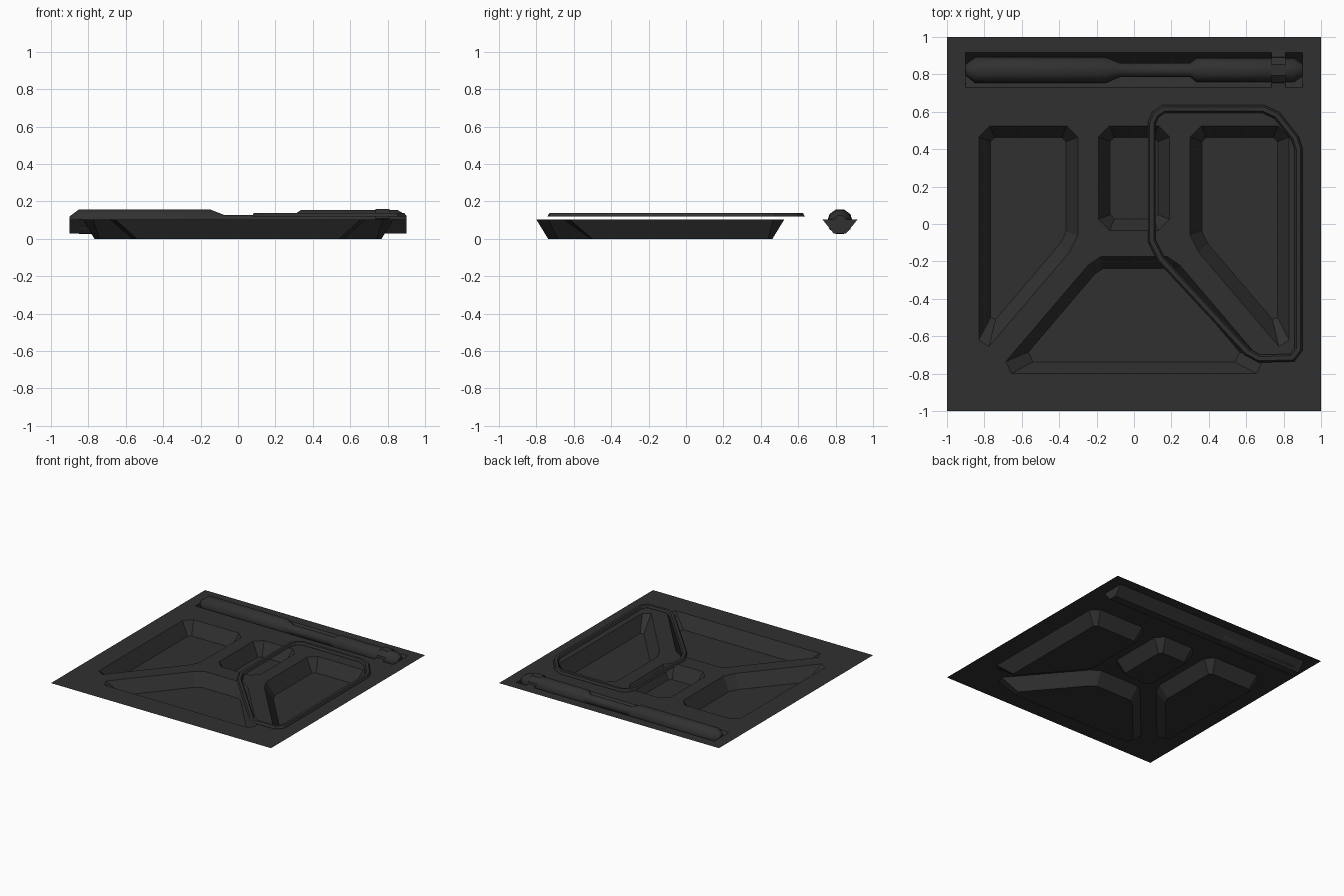
import bpy, bmesh, math
from mathutils import Vector

if "Cube" in bpy.data.objects:
    bpy.data.objects.remove(bpy.data.objects["Cube"])

SHEET_Z = 0.103

dark = bpy.data.materials.new("dark_grey")
dark.diffuse_color = (0.03, 0.03, 0.03, 1)
dark.use_nodes = True
dark.node_tree.nodes["Principled BSDF"].inputs["Base Color"].default_value = dark.diffuse_color


def make_object(name, bm, smooth=None):
    mesh = bpy.data.meshes.new(name)
    bm.to_mesh(mesh)
    bm.free()
    mesh.materials.append(dark)
    ob = bpy.data.objects.new(name, mesh)
    bpy.context.collection.objects.link(ob)
    if smooth:
        bpy.ops.object.select_all(action='DESELECT')
        ob.select_set(True)
        bpy.context.view_layer.objects.active = ob
        bpy.ops.object.shade_smooth_by_angle(angle=math.radians(smooth))
    return ob


def flip_x(pts):
    return [(-x, y) for x, y in reversed(pts)]


def symmetric(half):
    return half + flip_x(half)


def skin(bm, rings, closed_u=True, closed_v=False):
    """Quads between successive rings of vertices."""
    n = len(rings[0])
    pairs = len(rings) if closed_v else len(rings) - 1
    for i in range(pairs):
        a, b = rings[i], rings[(i + 1) % len(rings)]
        for j in range(n if closed_u else n - 1):
            k = (j + 1) % n
            bm.faces.new((a[j], a[k], b[k], b[j]))


# Tray: one flat sheet with sunken pockets (rim outline, floor outline, floor height)
side_rim = [(0.83, 0.465), (0.77, 0.525), (0.36, 0.525), (0.30, 0.465),
            (0.30, -0.06), (0.345, -0.15), (0.775, -0.655), (0.83, -0.62)]
side_floor = [(0.767, 0.44), (0.745, 0.462), (0.385, 0.462), (0.363, 0.44),
              (0.363, -0.04), (0.395, -0.105), (0.74, -0.51), (0.767, -0.50)]
pockets = [
    (side_rim, side_floor, 0),
    (flip_x(side_rim), flip_x(side_floor), 0),
    # small middle pocket
    (symmetric([(0.13, 0.525), (0.19, 0.465), (0.19, 0.025), (0.13, -0.035)]),
     symmetric([(0.105, 0.462), (0.127, 0.44), (0.127, 0.05), (0.105, 0.028)]), 0),
    # wide front pocket
    (symmetric([(0.18, -0.175), (0.245, -0.22), (0.685, -0.735), (0.655, -0.80)]),
     symmetric([(0.165, -0.238), (0.21, -0.268), (0.565, -0.685), (0.54, -0.737)]), 0),
    # long slot at the back
    (symmetric([(0.90, 0.917), (0.90, 0.73)]),
     symmetric([(0.90, 0.855), (0.90, 0.79)]), 0.028),
]

bm = bmesh.new()


def loop(pts, z):
    return [bm.verts.new((x, y, z)) for x, y in pts]


def loop_edges(vs):
    return [bm.edges.new((vs[i], vs[(i + 1) % len(vs)])) for i in range(len(vs))]


edges = loop_edges(loop([(-1, -1), (1, -1), (1, 1), (-1, 1)], SHEET_Z))
pairs = []
for rim, floor, z in pockets:
    top, low = loop(rim, SHEET_Z), loop(floor, z)
    edges += loop_edges(top)
    pairs.append((top, low))
bmesh.ops.triangle_fill(bm, use_beauty=True, edges=edges, normal=(0, 0, 1))
for top, low in pairs:
    skin(bm, [top, low])
    bm.faces.new(low)
bmesh.ops.recalc_face_normals(bm, faces=bm.faces)
flat = max(bm.faces, key=lambda f: f.calc_area())
if flat.normal.z < 0:
    bmesh.ops.reverse_faces(bm, faces=bm.faces)
make_object("tray_sheet", bm)

# Raised seal: half-hexagon bead swept round the right pocket
path = [Vector(p) for p in [
    (0.095, 0.54), (0.115, 0.585), (0.16, 0.615), (0.69, 0.615), (0.765, 0.58),
    (0.86, 0.46), (0.88, 0.40), (0.88, -0.67), (0.845, -0.715), (0.67, -0.72),
    (0.605, -0.685), (0.145, -0.19), (0.095, -0.09)]]
section = [(-0.021, 0.119), (-0.011, 0.137), (0.011, 0.137), (0.021, 0.119)]
bm = bmesh.new()
rings = []
for i, p in enumerate(path):
    d0 = (p - path[i - 1]).normalized()
    d1 = (path[(i + 1) % len(path)] - p).normalized()
    t = (d0 + d1).normalized()
    normal = Vector((-t.y, t.x)) / t.dot(d0)
    rings.append([bm.verts.new((*(p + normal * o), z)) for o, z in section])
skin(bm, rings, closed_u=False, closed_v=True)
if max(bm.faces, key=lambda f: abs(f.normal.z)).normal.z < 0:
    bmesh.ops.reverse_faces(bm, faces=bm.faces)
bm.normal_update()
if sum(f.normal.z for f in bm.faces) < 0:
    bmesh.ops.reverse_faces(bm, faces=bm.faces)
make_object("pocket_bead", bm)

# Rod lying in the slot: turned profile along x
CY, CZ, SIDES = 0.823, 0.092, 10
profile = [(-0.90, 0.03), (-0.85, 0.069), (-0.15, 0.069), (-0.075, 0.038), (0.30, 0.038),
           (0.335, 0.065), (0.855, 0.065), (0.90, 0.035)]
bm = bmesh.new()
rings = []
for x, r in profile:
    angles = [2 * math.pi * (k + 0.5) / SIDES + math.pi / 2 for k in range(SIDES)]
    rings.append([bm.verts.new((x, CY + r * math.cos(a), CZ + r * math.sin(a)))
                  for a in angles])
skin(bm, rings)
bm.faces.new(rings[0])
bm.faces.new(rings[-1])
bmesh.ops.recalc_face_normals(bm, faces=bm.faces)
make_object("rod", bm, smooth=40)

# Strap over the rod with flat feet on the sheet
half = [(0.105, 0.106), (0.07, 0.108), (0.067, 0.127), (0.03, 0.160)]
bm = bmesh.new()
rings = [[bm.verts.new((x, CY + o, z)) for o, z in symmetric(half)] for x in (0.735, 0.81)]
skin(bm, rings, closed_u=False)
bm.normal_update()
if sum(f.normal.z for f in bm.faces) < 0:
    bmesh.ops.reverse_faces(bm, faces=bm.faces)
make_object("strap", bm)
